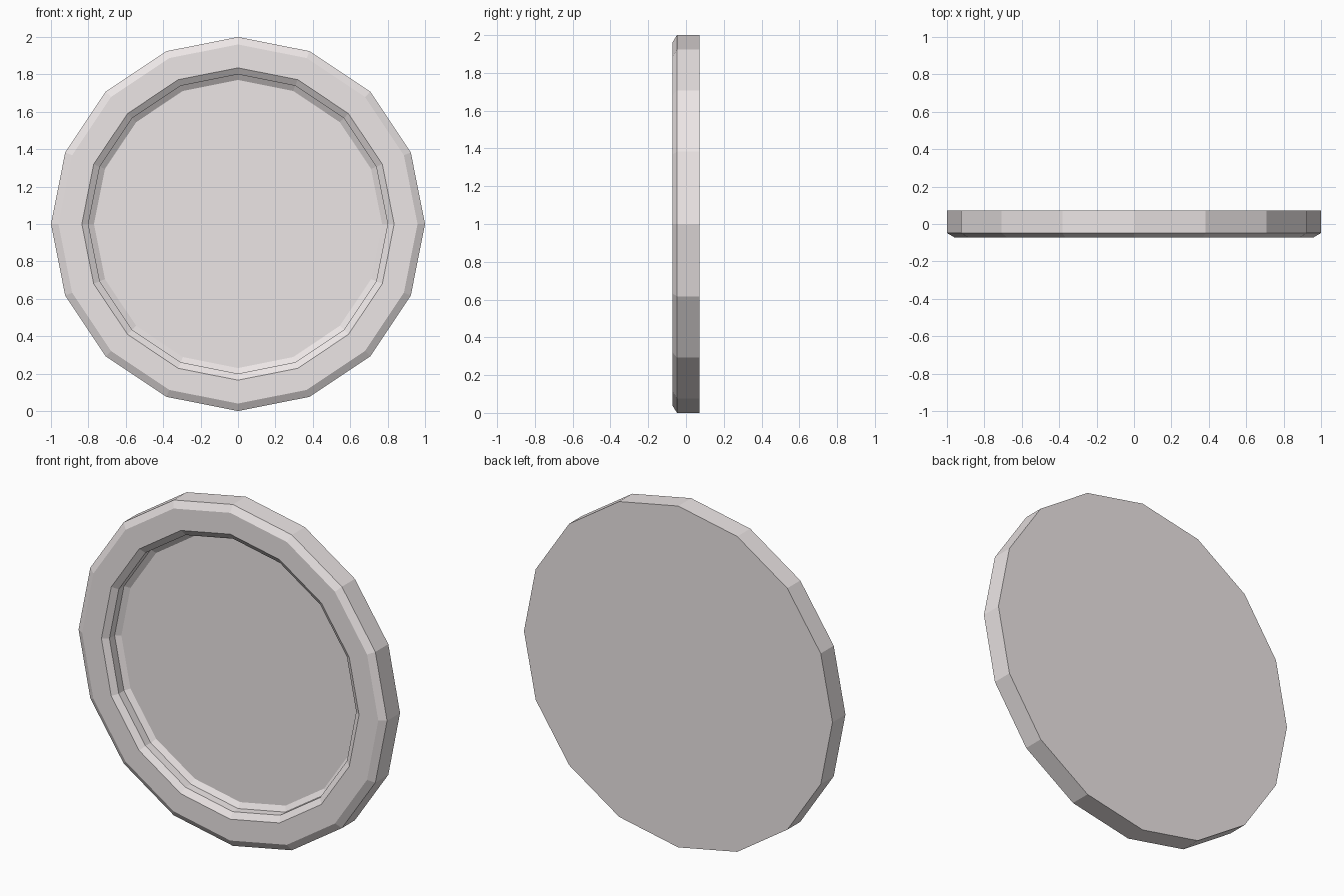
import bpy, bmesh
from math import cos, sin, pi

if "Cube" in bpy.data.objects:
    bpy.data.objects.remove(bpy.data.objects["Cube"])

SIDES = 16

# Profile (radius, y) from the centre of the recess, over the rim, to the back
profile = [
    (0.77, 0.02),    # recessed panel edge
    (0.80, 0.0),     # inner chamfer
    (0.80, -0.048),  # recess wall
    (0.835, -0.072), # rim inner chamfer
    (0.96, -0.072),  # flat rim
    (1.0, -0.048),   # rim outer chamfer
    (1.0, 0.072),    # outer wall to the back
]

bm = bmesh.new()
rings = [[bm.verts.new((r * cos(2 * pi * i / SIDES), y, 1 + r * sin(2 * pi * i / SIDES)))
          for i in range(SIDES)] for r, y in profile]

# Bands between rings
for a, b in zip(rings, rings[1:]):
    for i in range(SIDES):
        j = (i + 1) % SIDES
        bm.faces.new((a[i], a[j], b[j], b[i]))

# Front panel and back face
bm.faces.new(rings[0])
bm.faces.new(rings[-1])
bmesh.ops.recalc_face_normals(bm, faces=bm.faces[:])

mesh = bpy.data.meshes.new("round_framed_panel")
bm.to_mesh(mesh)
bm.free()
obj = bpy.data.objects.new("round_framed_panel", mesh)
bpy.context.collection.objects.link(obj)

# Pale warm colour
mat = bpy.data.materials.new("pale_warm")
mat.diffuse_color = (0.84, 0.79, 0.79, 1)
mat.use_nodes = True
mat.node_tree.nodes["Principled BSDF"].inputs["Base Color"].default_value = mat.diffuse_color
mesh.materials.append(mat)
